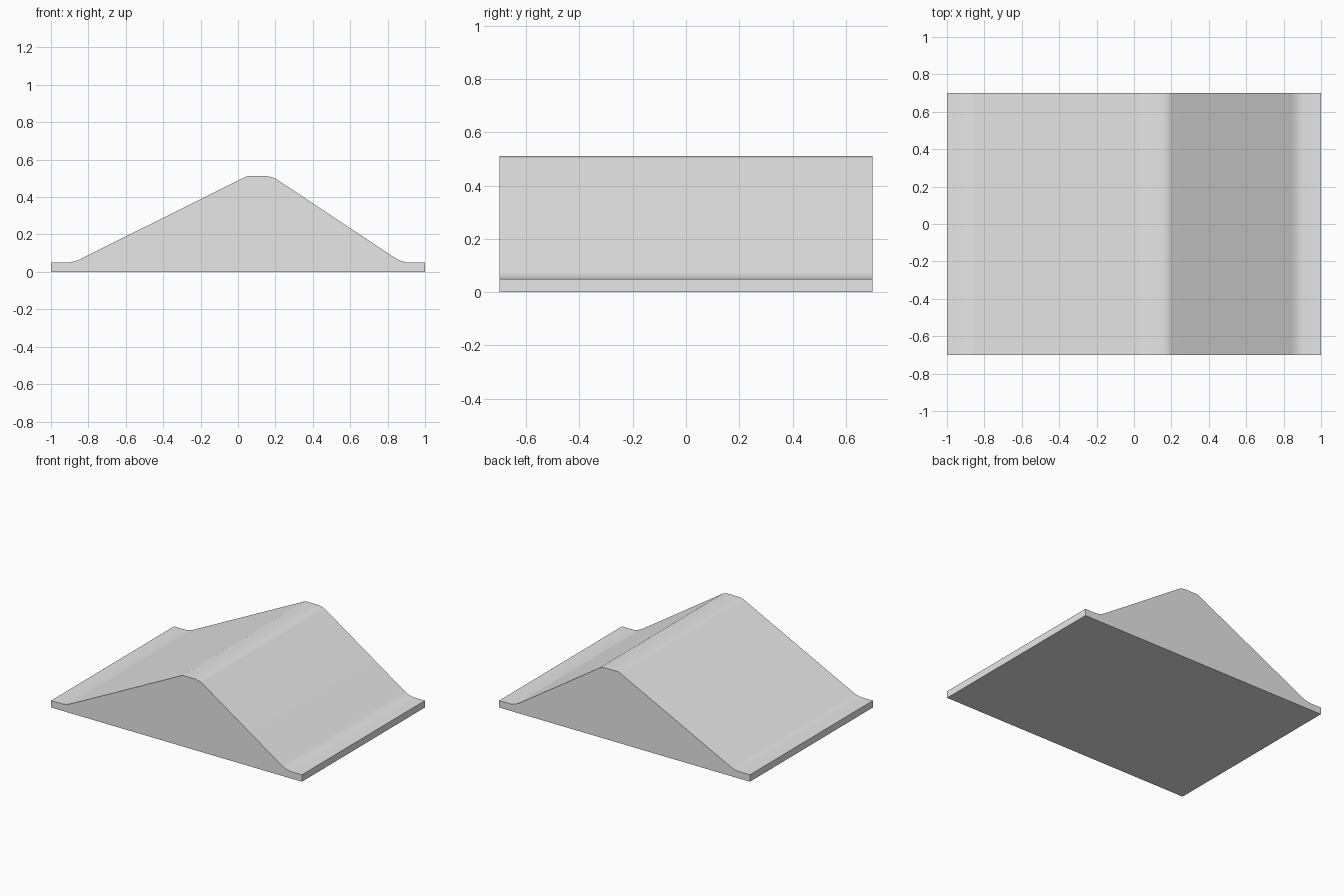
import bpy
import bmesh
import math

cube = bpy.data.objects.get("Cube")
if cube:
    bpy.data.objects.remove(cube, do_unlink=True)

HALF_DEPTH = 0.70

# Plain grey material
grey = bpy.data.materials.new("plain grey")
grey.use_nodes = True
colour = (0.8, 0.8, 0.8, 1)
grey.diffuse_color = colour
grey.node_tree.nodes["Principled BSDF"].inputs["Base Color"].default_value = colour

# Cross-section of the ramp: thin lips, rounded feet and a rounded crest
profile = [
    (-1, 0), (1, 0), (1, 0.05),
    (0.905, 0.05), (0.87, 0.059), (0.84, 0.074),
    (0.20, 0.499), (0.175, 0.508), (0.15, 0.512),
    (0.05, 0.512), (0.03, 0.503),
    (-0.85, 0.065), (-0.875, 0.056), (-0.91, 0.05), (-1, 0.05),
]

# Extrude the section from front to back
bm = bmesh.new()
section = bm.faces.new([bm.verts.new((x, -HALF_DEPTH, z)) for x, z in profile])
extruded = bmesh.ops.extrude_face_region(bm, geom=[section], use_keep_orig=True)
moved = [v for v in extruded["geom"] if isinstance(v, bmesh.types.BMVert)]
bmesh.ops.translate(bm, verts=moved, vec=(0, 2 * HALF_DEPTH, 0))
bmesh.ops.recalc_face_normals(bm, faces=bm.faces)
mesh = bpy.data.meshes.new("ramp_block")
bm.to_mesh(mesh)
bm.free()
mesh.materials.append(grey)

ramp = bpy.data.objects.new("ramp_block", mesh)
bpy.context.collection.objects.link(ramp)

# Smooth bends with crisp outer edges and even slopes
bpy.ops.object.select_all(action="DESELECT")
ramp.select_set(True)
bpy.context.view_layer.objects.active = ramp
bpy.ops.object.shade_smooth_by_angle(angle=math.radians(40))
weighted = ramp.modifiers.new("even_slopes", "WEIGHTED_NORMAL")
weighted.keep_sharp = True
